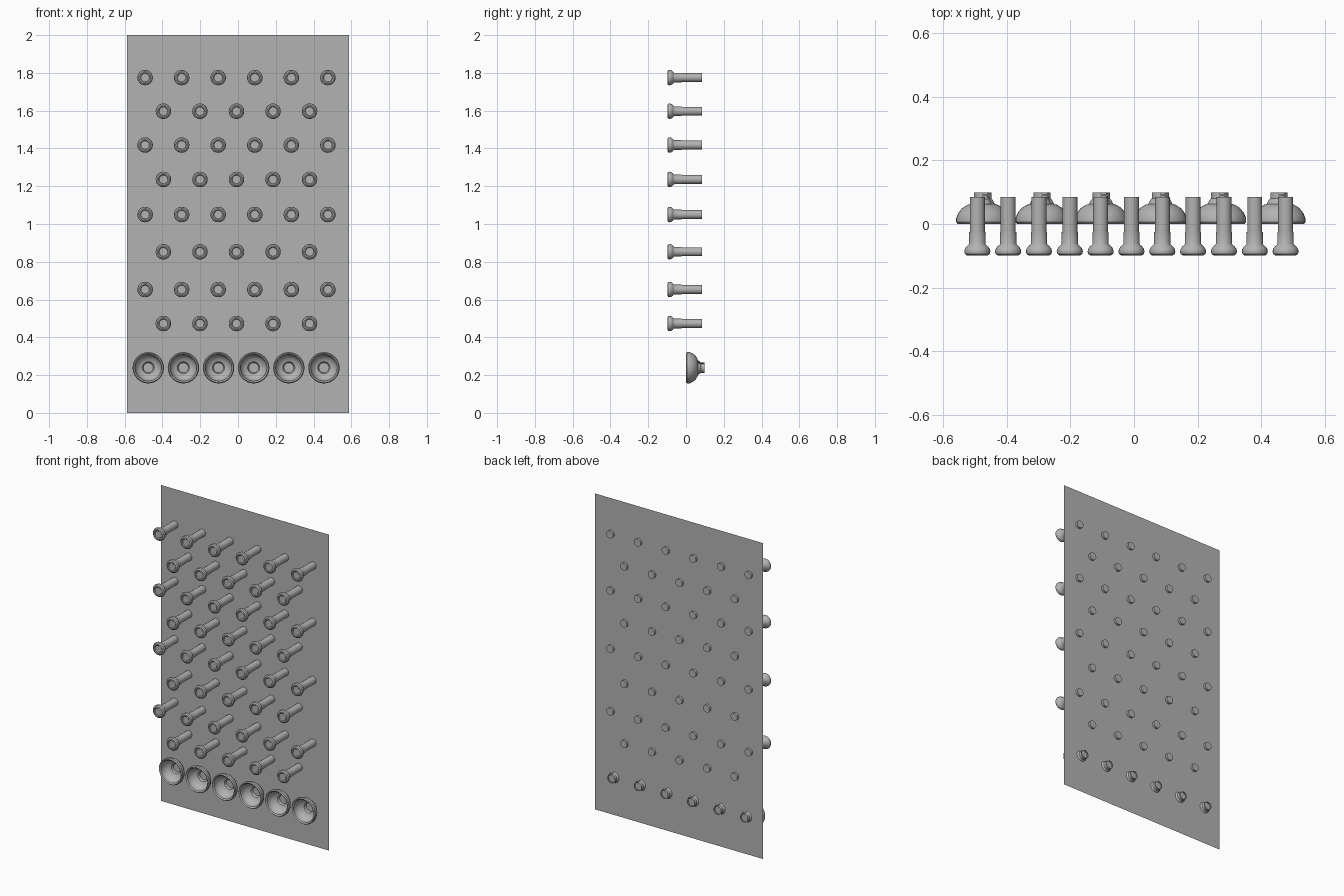
import bpy, bmesh, math

if "Cube" in bpy.data.objects:
    bpy.data.objects.remove(bpy.data.objects["Cube"])

grey = bpy.data.materials.new("plain grey")
grey.diffuse_color = (0.45, 0.45, 0.45, 1)
grey.use_nodes = True
grey.node_tree.nodes["Principled BSDF"].inputs["Base Color"].default_value = grey.diffuse_color


def make_mesh(name, bm):
    mesh = bpy.data.meshes.new(name)
    bm.to_mesh(mesh)
    bm.free()
    mesh.materials.append(grey)
    return mesh


def place(name, mesh, x, z):
    ob = bpy.data.objects.new(name, mesh)
    ob.location = (x, 0, z)
    bpy.context.collection.objects.link(ob)
    return ob


def lathe(name, profile, sides, skip=None):
    """Spin (radius, y) points around the y axis; skip(angle, y) leaves faces out."""
    bm = bmesh.new()
    rings = []
    for r, y in profile:
        if r == 0:
            rings.append([bm.verts.new((0, y, 0))] * sides)
        else:
            rings.append([bm.verts.new((r * math.cos(2 * math.pi * i / sides), y,
                                        r * math.sin(2 * math.pi * i / sides)))
                          for i in range(sides)])
    for k in range(len(rings) - 1):
        a, b = rings[k], rings[k + 1]
        mid_y = (profile[k][1] + profile[k + 1][1]) / 2
        for i in range(sides):
            j = (i + 1) % sides
            if skip and skip(360 * (i + 0.5) / sides, mid_y):
                continue
            corners = list(dict.fromkeys((a[i], a[j], b[j], b[i])))
            bm.faces.new(corners)
    bmesh.ops.recalc_face_normals(bm, faces=bm.faces)
    mesh = make_mesh(name, bm)
    for p in mesh.polygons:
        p.use_smooth = True
    mesh.set_sharp_from_angle(angle=math.radians(35))
    return mesh


# back board: one thin sheet
bm = bmesh.new()
bm.faces.new([bm.verts.new(c) for c in
              ((-0.588, 0.07, 0), (0.588, 0.07, 0), (0.588, 0.07, 2), (-0.588, 0.07, 2))])
place("board", make_mesh("board", bm), 0, 0)

# peg: flared head with a shallow dish, collar, then the shaft through the board
peg = lathe("peg", [(0, -0.094), (0.022, -0.095), (0.026, -0.099), (0.032, -0.099),
                    (0.039, -0.094), (0.041, -0.087), (0.039, -0.078), (0.034, -0.071),
                    (0.027, -0.065), (0.0255, -0.062), (0.0255, -0.025),
                    (0.0235, -0.025), (0.0235, 0.084), (0, 0.084)], 24)
for row, z in enumerate((1.775, 1.597, 1.418, 1.236, 1.05, 0.853, 0.653, 0.473)):
    count = 6 - row % 2
    for i in range(count):
        place("peg", peg, -0.008 + 0.1935 * (i - (count - 1) / 2), z)

# cup: hollow bowl, open to the front, with a notched neck behind the board
cup = lathe("cup", [(0.070, 0.006), (0.078, 0.0), (0.083, 0.006), (0.083, 0.018),
                    (0.076, 0.035), (0.064, 0.050), (0.048, 0.060), (0.038, 0.063),
                    (0.032, 0.075), (0.027, 0.080), (0.027, 0.099), (0.022, 0.099),
                    (0.022, 0.078), (0.032, 0.058), (0.046, 0.053), (0.060, 0.042),
                    (0.069, 0.026), (0.070, 0.006)], 32,
            lambda angle, y: 45 < angle < 95 and y > 0.068)
neck_cap = lathe("neck_cap", [(0.0, 0.088), (0.024, 0.088), (0.024, 0.093), (0.0, 0.093)], 24)
for i in range(6):
    x = -0.01 + 0.186 * (i - 2.5)
    place("cup", cup, x, 0.239)
    place("neck_cap", neck_cap, x, 0.239)
